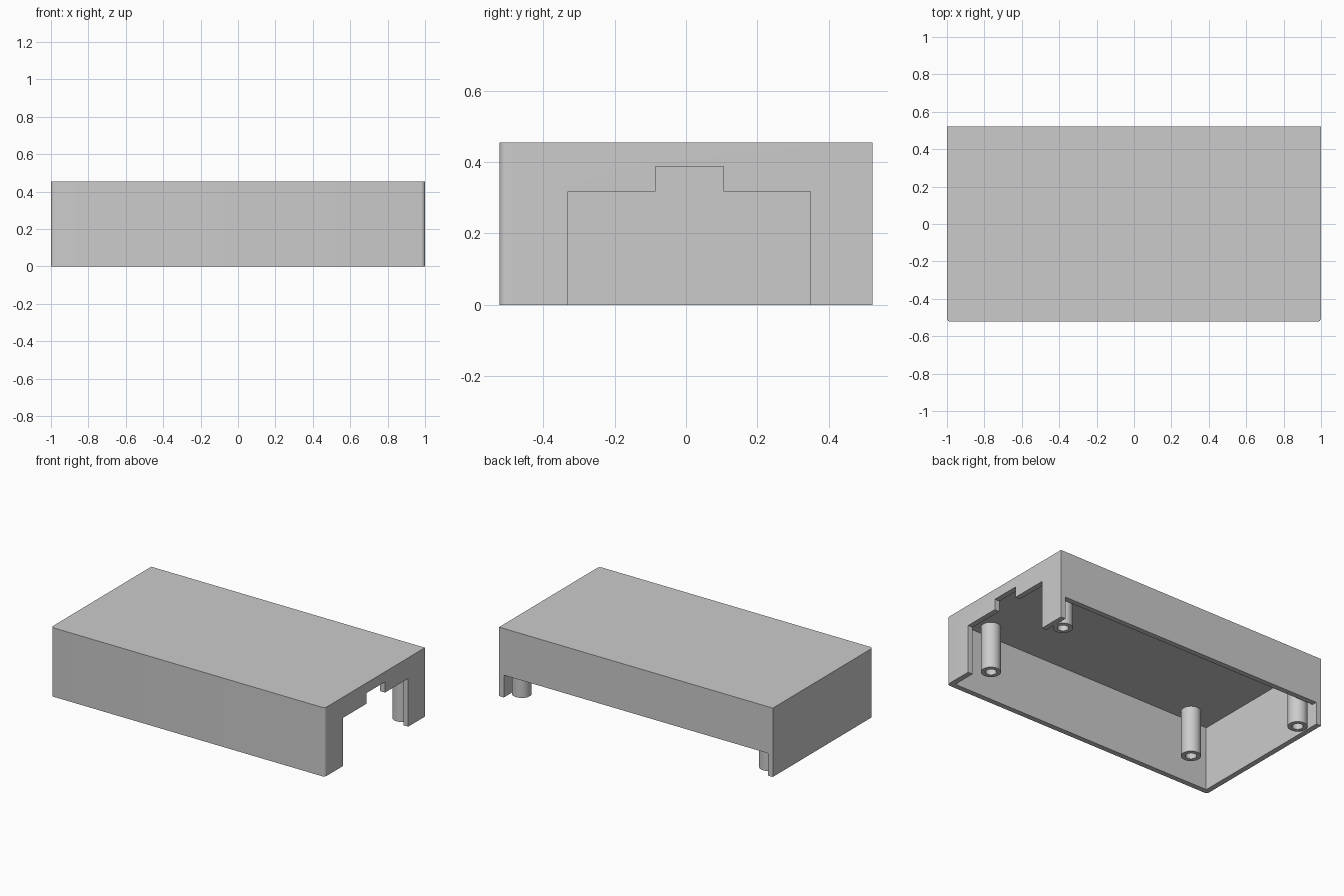
import bpy
import bmesh
import math

# Remove the default cube only
default = bpy.data.objects.get("Cube")
if default:
    bpy.data.objects.remove(default, do_unlink=True)

# Overall dimensions
HX, HY, HEIGHT = 1.0, 0.5225, 0.455
WALL = 0.035
CEILING = HEIGHT - WALL

# Single flat colour
grey = bpy.data.materials.new("plain_grey")
grey.use_nodes = True
grey.diffuse_color = (0.6, 0.6, 0.6, 1)
grey.node_tree.nodes["Principled BSDF"].inputs["Base Color"].default_value = (0.6, 0.6, 0.6, 1)


def make_object(name, bm):
    bmesh.ops.recalc_face_normals(bm, faces=bm.faces)
    mesh = bpy.data.meshes.new(name)
    bm.to_mesh(mesh)
    bm.free()
    mesh.materials.append(grey)
    obj = bpy.data.objects.new(name, mesh)
    bpy.context.collection.objects.link(obj)
    return obj


def prism(name, points, direction):
    """Extrude a flat outline along a direction."""
    bm = bmesh.new()
    face = bm.faces.new([bm.verts.new(p) for p in points])
    moved = bmesh.ops.extrude_face_region(bm, geom=[face])["geom"]
    bmesh.ops.translate(bm, vec=direction,
                        verts=[v for v in moved if isinstance(v, bmesh.types.BMVert)])
    return make_object(name, bm)


def block(name, x0, x1, y0, y1, z0, z1):
    return prism(name, [(x0, y0, z0), (x1, y0, z0), (x1, y1, z0), (x0, y1, z0)],
                 (0, 0, z1 - z0))


def activate(obj):
    bpy.ops.object.select_all(action='DESELECT')
    obj.select_set(True)
    bpy.context.view_layer.objects.active = obj


def cut(obj, cutter):
    cutter.hide_render = True
    mod = obj.modifiers.new("cut", 'BOOLEAN')
    mod.operation = 'DIFFERENCE'
    mod.solver = 'EXACT'
    mod.object = cutter
    activate(obj)
    bpy.ops.object.modifier_apply(modifier=mod.name)
    bpy.data.objects.remove(cutter, do_unlink=True)


# Cover shell with small rounded front corners
radius = 0.02
outline = [(HX, HY, 0), (-HX, HY, 0)]
for side, start in ((-1, 180), (1, 270)):
    for i in range(7):
        a = math.radians(start + 15 * i)
        outline.append((side * (HX - radius) + radius * math.cos(a),
                        -HY + radius + radius * math.sin(a), 0))
cover = prism("cover_shell", outline, (0, 0, HEIGHT))

# Hollow interior
cut(cover, block("interior_cutter", -HX + WALL, HX - WALL,
                 -HY + WALL, HY - WALL, -0.1, CEILING))
# Wide low opening in the back wall
cut(cover, block("back_cutter", -HX + WALL, HX - WALL,
                 HY - 2 * WALL, HY + 0.1, -0.1, 0.147))
# Stepped opening in the left wall
step = [(-0.33, -0.1), (-0.33, 0.318), (-0.085, 0.318), (-0.085, 0.388),
        (0.105, 0.388), (0.105, 0.318), (0.348, 0.318), (0.348, -0.1)]
cut(cover, prism("side_cutter", [(HX - 2 * WALL, y, z) for y, z in step], (0.2, 0, 0)))
activate(cover)
bpy.ops.object.shade_smooth_by_angle(angle=math.radians(30))


def screw_post(name, x, y, bottom, outer=0.059, bore=0.033):
    """Hollow post hanging from the ceiling."""
    bm = bmesh.new()
    profile = [(outer, CEILING), (outer, bottom), (bore, bottom), (bore, CEILING)]
    verts = [bm.verts.new((r, 0, z)) for r, z in profile]
    edges = [bm.edges.new(pair) for pair in zip(verts, verts[1:])]
    bmesh.ops.spin(bm, geom=verts + edges, cent=(0, 0, 0), axis=(0, 0, 1),
                   angle=2 * math.pi, steps=32)
    bmesh.ops.remove_doubles(bm, verts=bm.verts, dist=0.0001)
    bmesh.ops.translate(bm, verts=bm.verts, vec=(x, y, 0))
    post = make_object(name, bm)
    activate(post)
    bpy.ops.object.shade_smooth_by_angle(angle=math.radians(30))


# Short posts near the front, long posts at the back corners
for side, label in ((1, "left"), (-1, "right")):
    screw_post("front_post_" + label, side * 0.77, -0.395, 0.115)
    screw_post("back_post_" + label, side * 0.903, 0.424, 0.003)
